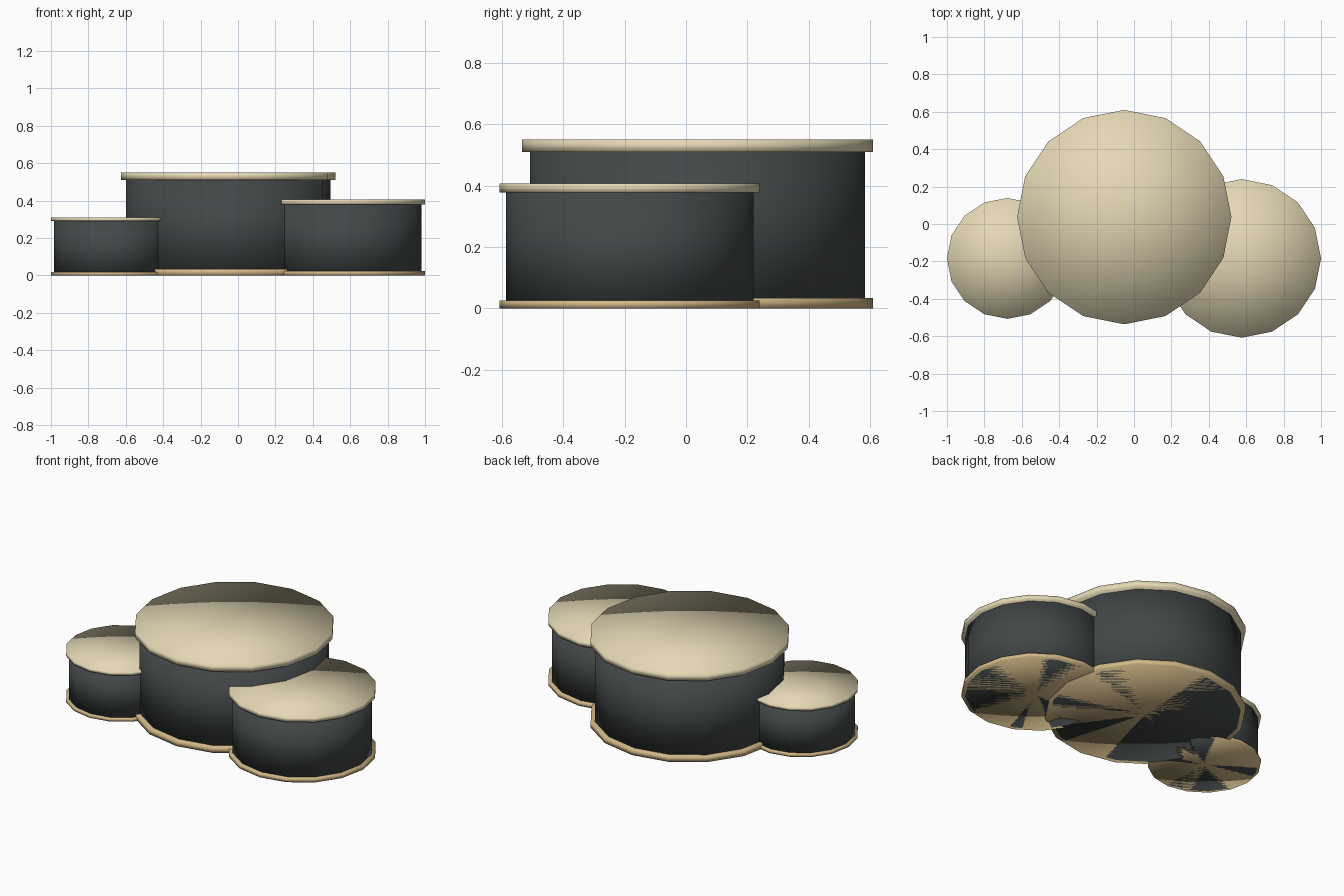
import bpy

if "Cube" in bpy.data.objects:
    bpy.data.objects.remove(bpy.data.objects["Cube"])


def material(name, rgb):
    m = bpy.data.materials.new(name)
    m.diffuse_color = (*rgb, 1)
    m.use_nodes = True
    m.node_tree.nodes["Principled BSDF"].inputs["Base Color"].default_value = m.diffuse_color
    return m


LID = material("cream", (0.78, 0.69, 0.46))
BASE = material("tan", (0.64, 0.48, 0.24))
BODY = material("charcoal", (0.055, 0.063, 0.063))


def disc(name, x, y, r, z0, z1, mat):
    """16-sided smooth-shaded drum from z0 to z1."""
    bpy.ops.mesh.primitive_cylinder_add(
        vertices=16, radius=r, depth=z1 - z0, end_fill_type='TRIFAN',
        location=(x, y, (z0 + z1) / 2))
    ob = bpy.context.object
    ob.name = name
    ob.data.materials.append(mat)
    bpy.ops.object.shade_smooth()


# name, centre x, centre y, rim radius, body radius, base top, lid underside, lid top
drums = [
    ("centre", -0.052, 0.037, 0.573, 0.547, 0.034, 0.51, 0.55),
    ("right", 0.576, -0.184, 0.424, 0.404, 0.025, 0.378, 0.407),
    ("left", -0.677, -0.184, 0.323, 0.308, 0.019, 0.29, 0.31),
]
for name, x, y, rim, body, base_top, lid_low, lid_top in drums:
    disc(name + "_base", x, y, rim, 0, base_top, BASE)
    disc(name + "_body", x, y, body, 0, lid_low, BODY)
    disc(name + "_lid", x, y, rim, lid_low, lid_top, LID)
